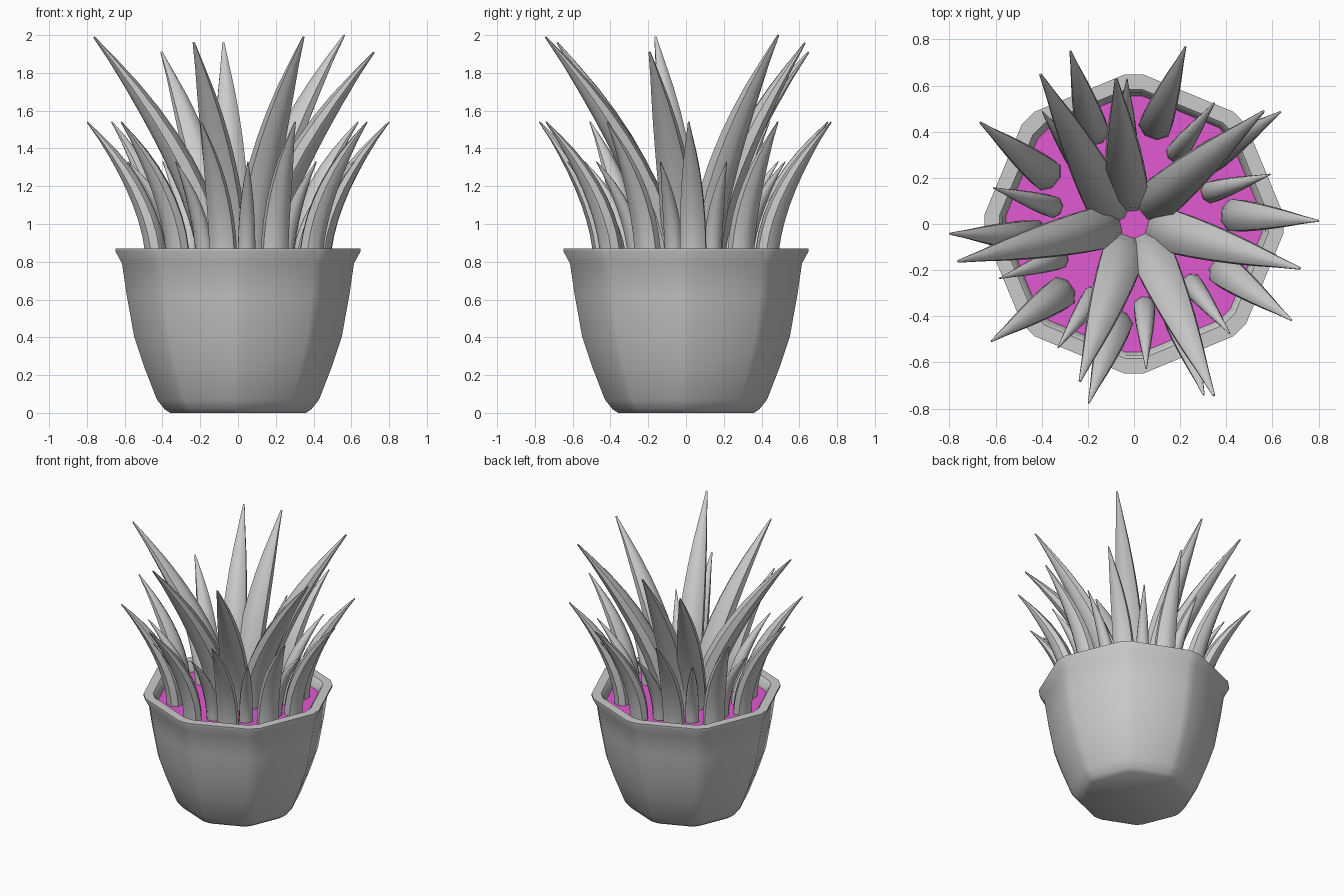
import bpy, bmesh, math
from mathutils import Vector

if "Cube" in bpy.data.objects:
    bpy.data.objects.remove(bpy.data.objects["Cube"])


def loft(name, rings, cap_start=True, cap_end=True, angle=35):
    """Skin a list of equal-length vertex rings into one object."""
    bm = bmesh.new()
    vs = [[bm.verts.new(p) for p in ring] for ring in rings]
    n = len(vs[0])
    for a, b in zip(vs, vs[1:]):
        for i in range(n):
            j = (i + 1) % n
            bm.faces.new((a[i], a[j], b[j], b[i]))
    if cap_start:
        bm.faces.new(vs[0][::-1])
    if cap_end:
        bm.faces.new(vs[-1])
    me = bpy.data.meshes.new(name)
    bm.to_mesh(me)
    bm.free()
    ob = bpy.data.objects.new(name, me)
    bpy.context.collection.objects.link(ob)
    bpy.ops.object.select_all(action='DESELECT')
    ob.select_set(True)
    bpy.context.view_layer.objects.active = ob
    bpy.ops.object.shade_smooth_by_angle(angle=math.radians(angle))
    return ob


def octagon(r, z, chamfer=3.5):
    """Octagon with slightly chamfered corners, corners on the axes."""
    angles = [math.radians(45 * k + s * chamfer) for k in range(8) for s in (-1, 1)]
    return [(r * math.cos(a), r * math.sin(a), z) for a in angles]


def leaf(name, base_ang, tip_ang, r0, r1, height, width, thick, power, z0=0.78):
    """Tapered eight-sided leaf curving outwards from the soil."""
    a, b = math.radians(base_ang), math.radians(tip_ang)
    p0 = Vector((r0 * math.cos(a), r0 * math.sin(a), z0))
    p1 = Vector((r1 * math.cos(b), r1 * math.sin(b), height))
    flat = Vector((p1.x - p0.x, p1.y - p0.y, 0))
    rise = height - z0
    side = Vector((-flat.y, flat.x, 0)).normalized()
    rings = []
    steps = 9
    for i in range(steps + 1):
        t = i / steps
        centre = p0 + flat * t ** power + Vector((0, 0, rise * t))
        tangent = flat * power * t ** (power - 1) + Vector((0, 0, rise))
        out = side.cross(tangent.normalized())
        s = max(1 - t ** 2.6, 0.06)
        ring = []
        for k in range(8):
            c = math.radians(45 * k + 22.5)
            ring.append(centre - out * (thick * s * math.cos(c))
                        + side * (width * s * math.sin(c)))
        rings.append(ring)
    ob = loft(name, rings, angle=50)
    # consistent outward normals
    bm = bmesh.new()
    bm.from_mesh(ob.data)
    bmesh.ops.recalc_face_normals(bm, faces=bm.faces)
    bm.to_mesh(ob.data)
    bm.free()
    return ob


# Pot: outer wall, lip and inner wall
profile = [(0.36, 0), (0.39, 0.02), (0.43, 0.07), (0.50, 0.25), (0.55, 0.40),
           (0.59, 0.62), (0.615, 0.79), (0.65, 0.855), (0.65, 0.87),
           (0.585, 0.87), (0.57, 0.855), (0.555, 0.79)]
loft("pot", [octagon(r, z) for r, z in profile], cap_end=False)

# Soil
mesh = bpy.data.meshes.new("soil")
mesh.from_pydata(octagon(0.557, 0.80), [], [range(16)])
soil = bpy.data.objects.new("soil", mesh)
bpy.context.collection.objects.link(soil)
mat = bpy.data.materials.new("soil_magenta")
mat.diffuse_color = (0.75, 0.1, 0.65, 1)
mat.use_nodes = True
mat.node_tree.nodes["Principled BSDF"].inputs["Base Color"].default_value = mat.diffuse_color
mesh.materials.append(mat)

# Tall centre leaves: base angle, tip angle, tip radius, tip height
tall = [(103, 97, 0.635, 1.96), (46, 41, 0.745, 2.0), (-10, -15, 0.745, 1.91),
        (-58, -65, 0.82, 1.99), (-109, -109, 0.72, 1.96),
        (186, 192, 0.78, 1.99), (146, 122, 0.765, 1.91)]
for i, (ba, ta, r, h) in enumerate(tall):
    leaf(f"tall_leaf_{i}", ba, ta, 0.13, r, h, 0.10, 0.08, 1.6)

# Ring of ten medium leaves and ring of ten short leaves
for i in range(10):
    m = 1 + 36.4 * i
    leaf(f"medium_leaf_{i}", m + 4, m, 0.435, 0.80, 1.54, 0.075, 0.06, 1.9)
    s = 20 + 36.4 * i
    leaf(f"short_leaf_{i}", s + 2.5, s, 0.36, 0.63, 1.33, 0.05, 0.045, 1.9)
